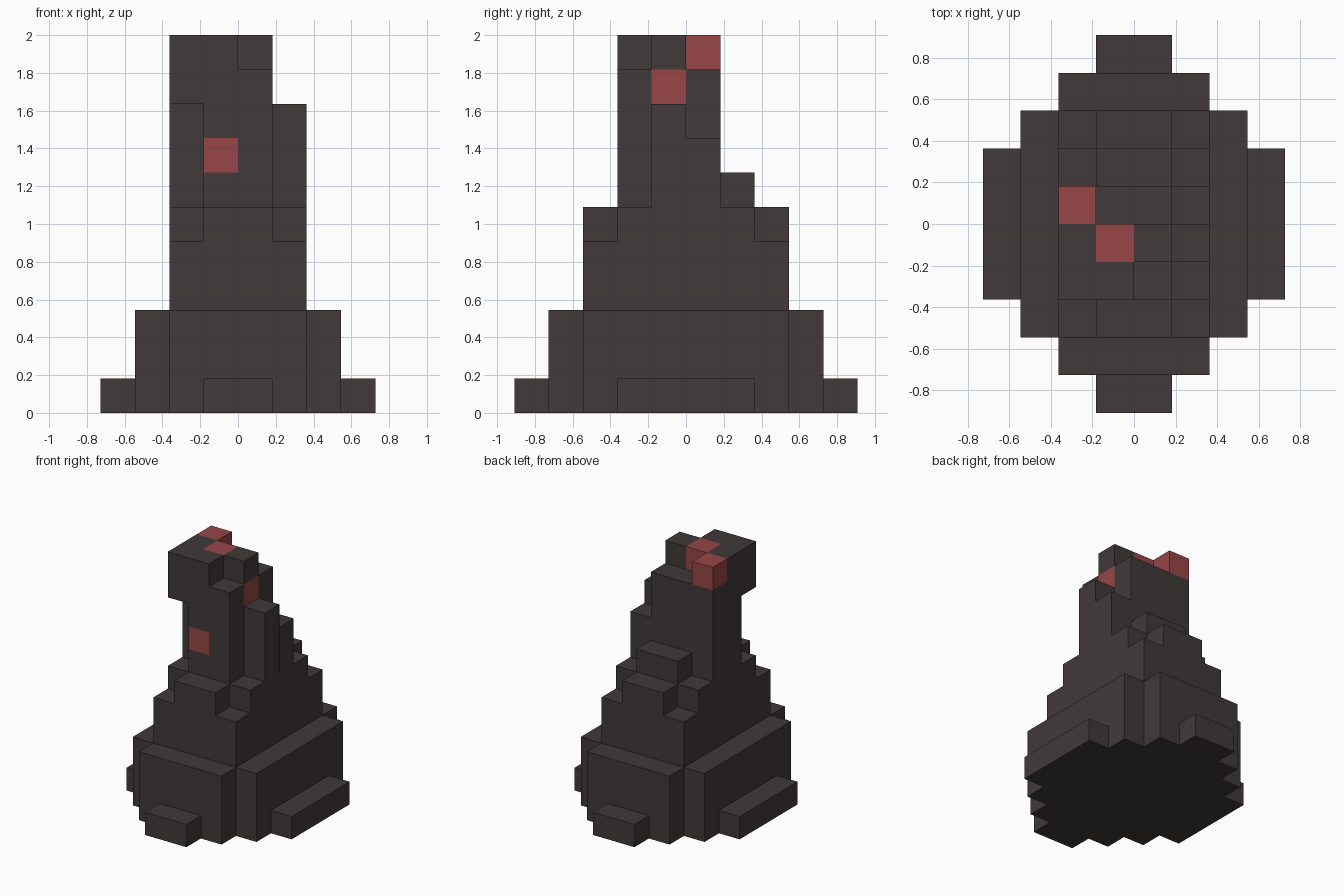
import bpy
import bmesh
from mathutils import Vector

cube = bpy.data.objects.get("Cube")
if cube:
    bpy.data.objects.remove(cube, do_unlink=True)

U = 2 / 11  # edge length of one block


def make_material(name, rgb):
    mat = bpy.data.materials.new(name)
    mat.use_nodes = True
    colour = (*rgb, 1.0)
    mat.diffuse_color = colour
    bsdf = next(n for n in mat.node_tree.nodes if n.type == 'BSDF_PRINCIPLED')
    bsdf.inputs["Base Color"].default_value = colour
    bsdf.inputs["Roughness"].default_value = 0.9
    return mat


STONE = make_material("dark stone", (0.052, 0.042, 0.041))
RED = make_material("ember red", (0.309, 0.063, 0.061))


def part(name, boxes, mat=STONE):
    """Make one object from boxes (x0, x1, y0, y1, z0, z1) in block units."""
    bm = bmesh.new()
    for x0, x1, y0, y1, z0, z1 in boxes:
        size = Vector((x1 - x0, y1 - y0, z1 - z0)) * U
        centre = Vector((x0 + x1, y0 + y1, z0 + z1)) * U / 2
        verts = bmesh.ops.create_cube(bm, size=1)["verts"]
        bmesh.ops.scale(bm, vec=size, verts=verts)
        bmesh.ops.translate(bm, vec=centre, verts=verts)
    mesh = bpy.data.meshes.new(name)
    bm.to_mesh(mesh)
    bm.free()
    mesh.materials.append(mat)
    obj = bpy.data.objects.new(name, mesh)
    bpy.context.collection.objects.link(obj)
    return obj


def both_x(x0, x1, *rest):
    return [(x0, x1, *rest), (-x1, -x0, *rest)]


def both_y(x0, x1, y0, y1, z0, z1):
    return [(x0, x1, y0, y1, z0, z1), (x0, x1, -y1, -y0, z0, z1)]


# Wide stepped base
part("base_core", [(-2, 2, -4, 4, 0, 3)])
part("base_flanks", both_x(2, 3, -3, 3, 0, 3))
part("side_foot_steps", both_x(3, 4, -2, 2, 0, 1))
part("end_foot_steps", both_y(-1, 1, 4, 5, 0, 1))

# Middle tier with shoulder ledges
part("middle_body", [(-2, 2, -3, 3, 3, 5), (-2, 2, -2, 2, 5, 6)])
part("shoulder_ledges", both_y(-1, 1, 2, 3, 5, 6))

# Tower
part("back_step", [(-1, 1, 1, 2, 6, 7)])
part("left_buttress", [(1, 2, -1, 0, 6, 9), (1, 2, 0, 1, 6, 8)])
part("tower_front", [(-1, 0, -2, -1, 6, 7), (-1, 0, -2, -1, 8, 11),
                     (0, 1, -2, -1, 6, 10)])
part("tower_core", [(-1, 1, -1, 0, 6, 9), (-1, 0, -1, 0, 9, 10),
                    (-1, 1, 0, 1, 6, 10)])
part("tower_right_wall", [(-2, -1, -1, 1, 6, 10), (-2, -1, -1, 0, 10, 11)])
part("overhanging_corner", [(-2, -1, -2, -1, 9, 11)])
part("crown_block", [(0, 1, -1, 0, 10, 11)])

# Glowing blocks
part("front_ember", [(-1, 0, -2, -1, 7, 8)], RED)
part("side_ember", [(0, 1, -1, 0, 9, 10)], RED)
part("crown_embers", [(-1, 0, -1, 0, 10, 11), (-2, -1, 0, 1, 10, 11)], RED)
